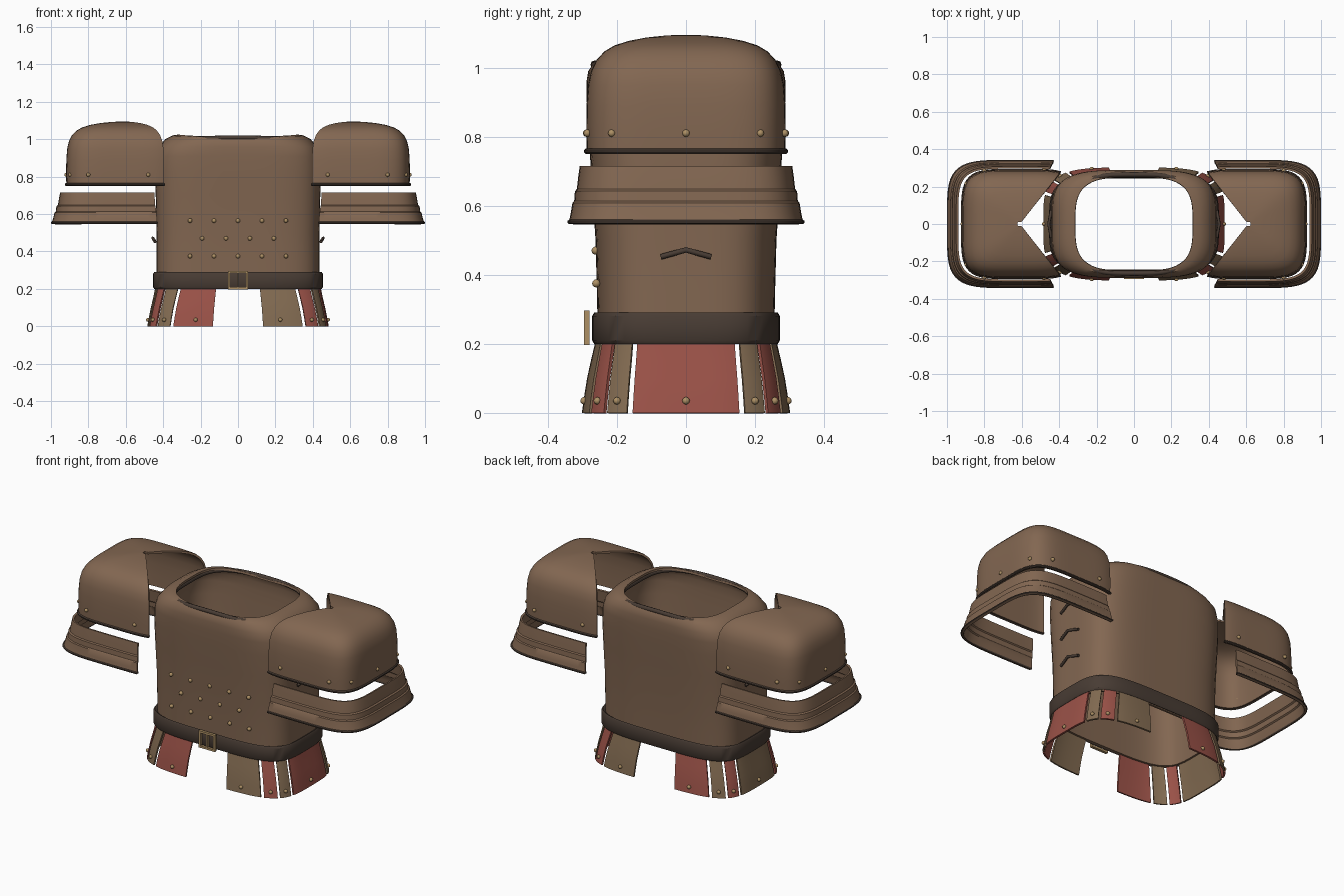
import bpy, bmesh
from math import sin, cos, radians, pi
from mathutils import Vector

cube = bpy.data.objects.get("Cube")
if cube:
    bpy.data.objects.remove(cube, do_unlink=True)


def material(name, rgb):
    m = bpy.data.materials.new(name)
    m.use_nodes = True
    m.diffuse_color = (*rgb, 1)
    m.node_tree.nodes["Principled BSDF"].inputs["Base Color"].default_value = (*rgb, 1)
    return m


LEATHER = material("brown_leather", (0.225, 0.135, 0.083))
TAN = material("tan_leather", (0.225, 0.147, 0.083))
DARK = material("dark_leather", (0.065, 0.045, 0.034))
RED = material("red_leather", (0.33, 0.085, 0.065))
BRASS = material("brass", (0.42, 0.28, 0.13))


def oval(angle, hx, hy, n=4.0):
    """Point of a rounded rectangle along a ray at the given angle."""
    c, s = cos(angle), sin(angle)
    r = (abs(c / hx) ** n + abs(s / hy) ** n) ** (-1 / n)
    return r * c, r * s


def arc(start, end, count):
    return [radians(start + (end - start) * i / count) for i in range(count + 1)]


def finish(ob, mat, thickness=0):
    ob.data.materials.append(mat)
    bpy.ops.object.select_all(action="DESELECT")
    ob.select_set(True)
    bpy.context.view_layer.objects.active = ob
    if thickness:
        mod = ob.modifiers.new("thickness", "SOLIDIFY")
        mod.thickness, mod.offset = thickness, -1
        bpy.ops.object.modifier_apply(modifier=mod.name)
    bpy.ops.object.shade_smooth_by_angle(angle=radians(35))
    return ob


def new_object(name, bm):
    mesh = bpy.data.meshes.new(name)
    bm.to_mesh(mesh)
    bm.free()
    ob = bpy.data.objects.new(name, mesh)
    bpy.context.collection.objects.link(ob)
    return ob


def loft(name, rings, mat, thickness, closed=False, side=1):
    """Skin rings listed bottom to top; side=-1 mirrors the part in x."""
    bm = bmesh.new()
    rows = []
    for ring in rings:
        ring = [(side * x, y, z) for x, y, z in ring][::side]
        rows.append([bm.verts.new(p) for p in ring])
    count = len(rows[0])
    for low, high in zip(rows, rows[1:]):
        for i in range(count if closed else count - 1):
            j = (i + 1) % count
            bm.faces.new((low[i], low[j], high[j], high[i]))
    return finish(new_object(name, bm), mat, thickness)


def rivets(name, points, radius=0.012):
    bm = bmesh.new()
    for p in points:
        ball = bmesh.ops.create_icosphere(bm, subdivisions=2, radius=radius)
        bmesh.ops.translate(bm, verts=ball["verts"], vec=Vector(p))
    return finish(new_object(name, bm), BRASS)


def tube(name, points, mat, radius, cyclic=False):
    curve = bpy.data.curves.new(name, "CURVE")
    curve.dimensions = "3D"
    curve.bevel_depth, curve.bevel_resolution = radius, 2
    curve.use_fill_caps = True
    line = curve.splines.new("POLY")
    line.points.add(len(points) - 1)
    for dot, p in zip(line.points, points):
        dot.co = (*p, 1)
    line.use_cyclic_u = cyclic
    ob = bpy.data.objects.new(name, curve)
    bpy.context.collection.objects.link(ob)
    curve.materials.append(mat)
    return ob


FULL = arc(0, 360, 96)[:-1]

# Torso shell, rounding over the shoulders to the neck opening
profile = [(0.2, 0.435, 0.255), (0.35, 0.435, 0.258), (0.5, 0.435, 0.262),
           (0.7, 0.44, 0.275), (0.83, 0.442, 0.284), (0.91, 0.436, 0.288),
           (0.96, 0.42, 0.288), (0.99, 0.39, 0.283), (1.006, 0.35, 0.272), (1.01, 0.315, 0.252)]
rings = []
for z, hx, hy in profile:
    lift = 0.016 * max(0, (z - 0.96) / 0.05)
    n = 4 if z < 0.98 else 3.4
    rings.append([(*oval(a, hx, hy, n), z + lift * cos(a) ** 2) for a in FULL])
loft("torso", rings, LEATHER, 0.012, closed=True)

# Dark neck binding, sunk into the shoulders at the sides
tube("neck_binding", [(*oval(a, 0.33, 0.264, 3.4), 1.008 - 0.012 * cos(a) ** 2) for a in FULL],
     DARK, 0.013, cyclic=True)

# Belt and buckle
belt = [(0.2, 0), (0.21, 0.006), (0.28, 0.006), (0.29, 0)]
loft("belt", [[(*oval(a, 0.448 + d, 0.266 + d), z) for a in FULL] for z, d in belt],
     DARK, 0.018, closed=True)
bm = bmesh.new()
bars = [(-0.048, 0.247, 0.012, 0.1), (0.048, 0.247, 0.012, 0.1), (0, 0.247, 0.008, 0.09),
        (0, 0.203, 0.108, 0.012), (0, 0.291, 0.108, 0.012)]
for x, z, w, h in bars:
    box = bmesh.ops.create_cube(bm, size=1)["verts"]
    bmesh.ops.scale(bm, verts=box, vec=(w, 0.016, h))
    bmesh.ops.translate(bm, verts=box, vec=(x, -0.287, z))
finish(new_object("buckle", bm), BRASS)

# Chest rivets in staggered rows
studs = []
for z, count, y in ((0.565, 5, -0.265), (0.47, 4, -0.262), (0.375, 5, -0.26)):
    studs += [((i - (count - 1) / 2) * 0.128, y, z) for i in range(count)]
rivets("chest_rivets", studs)

# Skirt plates: colours alternate around the body
SKIRT = [(0, 0.485, 0.302), (0.05, 0.476, 0.295), (0.1, 0.466, 0.287),
         (0.15, 0.454, 0.276), (0.21, 0.442, 0.262)]
plates = [("side", -18, 18), ("rear_corner", 20, 27.5), ("rear_outer", 29, 37), ("rear", 39, 66),
          ("front_corner", -27.5, -20), ("front_outer", -37, -29), ("front", -66, -39)]
for side, label in ((1, "left"), (-1, "right")):
    heads = []
    for part, start, end in plates:
        is_red = part == "side" or part.endswith("outer")
        mat = RED if is_red == (side == 1) else TAN
        rings = [[(*oval(a, hx, hy), z) for a in arc(start, end, 14)] for z, hx, hy in SKIRT]
        loft(f"{label}_{part}_skirt_plate", rings, mat, 0.01, side=side)
        x, y = oval(radians((start + end) / 2), 0.481, 0.299)
        heads.append((side * x, y, 0.035))
    rivets(f"{label}_skirt_rivets", heads, 0.011)

# Shoulder domes, arm bands and side lacing, on both sides
CENTRE = 0.61
DOME = [(1, 0.755), (1.003, 0.82), (1, 0.89), (0.985, 0.95), (0.955, 0.99), (0.9, 1.022),
        (0.82, 1.047), (0.72, 1.064), (0.58, 1.077), (0.4, 1.087), (0.2, 1.093), (0.04, 1.095)]
BAND = [(0, 0.55), (-0.008, 0.575), (-0.016, 0.608), (-0.023, 0.613), (-0.026, 0.642),
        (-0.034, 0.648), (-0.04, 0.685), (-0.046, 0.715)]
DOME_ARC, BAND_ARC = arc(-128, 128, 72), arc(-118, 118, 72)


def shoulder_ring(angles, hx, hy, n, z):
    return [(CENTRE + x, y, z) for x, y in (oval(a, hx, hy, n) for a in angles)]


for side, label in ((1, "left"), (-1, "right")):
    loft(f"{label}_shoulder_dome",
         [shoulder_ring(DOME_ARC, 0.308 * s, 0.288 * s, 4.6, z) for s, z in DOME],
         LEATHER, 0.012, side=side)
    loft(f"{label}_dome_trim",
         [shoulder_ring(DOME_ARC, 0.308 + d, 0.288 + d, 4.6, z)
          for d, z in ((0.003, 0.75), (0.007, 0.755), (0.007, 0.761), (0.002, 0.766))],
         DARK, 0.016, side=side)
    loft(f"{label}_arm_band",
         [shoulder_ring(BAND_ARC, 0.387 + d, 0.34 + d * 0.7, 4.6, z) for d, z in BAND],
         LEATHER, 0.012, side=side)
    loft(f"{label}_arm_band_trim",
         [shoulder_ring(BAND_ARC, 0.387 + d, 0.34 + d, 4.6, z)
          for d, z in ((0, 0.547), (0.003, 0.55), (0.003, 0.556), (-0.002, 0.56))],
         DARK, 0.018, side=side)
    spots = [(0.48, 0.288), (0.8, 0.286), (0.897, 0.215)]
    heads = [(side * x, y * f, 0.81) for x, y in spots for f in (1, -1)]
    rivets(f"{label}_dome_rivets", heads + [(side * 0.918, 0, 0.81)], 0.011)
    for i in range(3):
        z = 0.452 + i * 0.16
        tube(f"{label}_side_lace_{i + 1}",
             [(side * 0.443, -0.072, z), (side * 0.456, 0, z + 0.02), (side * 0.443, 0.072, z)],
             DARK, 0.008)
